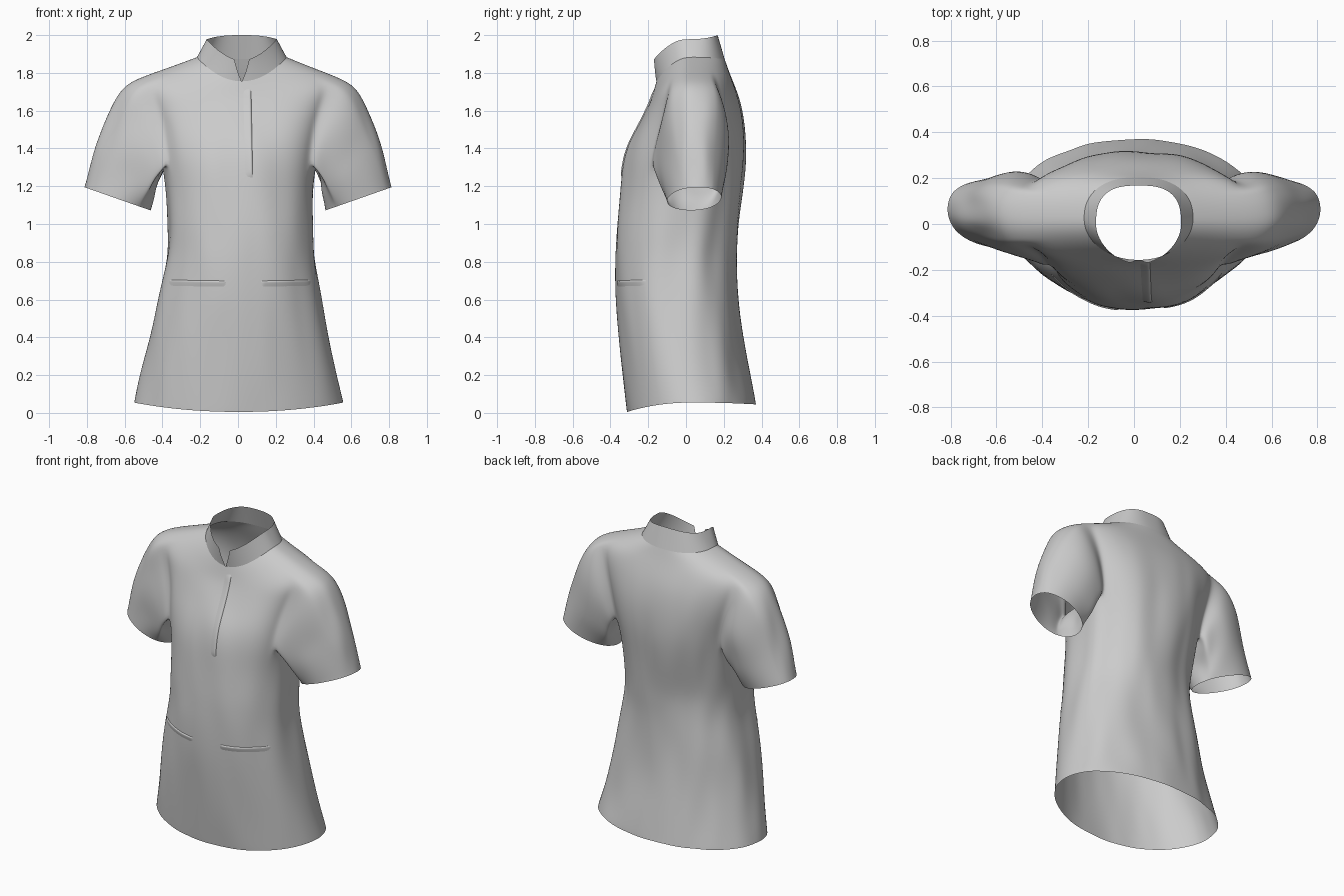
import bpy, bmesh, math
from mathutils import Vector, noise
from mathutils.bvhtree import BVHTree

if "Cube" in bpy.data.objects:
    bpy.data.objects.remove(bpy.data.objects["Cube"])

N = 48          # points round the body
HALF = 4        # half-width of an armhole, in ring points

# Body rings: z front, z side, half width, y front, y back
RINGS = [
    (.005, .055, .557, -.312, .37),
    (.03, .08, .552, -.315, .365),
    (.2, .22, .518, -.332, .335),
    (.42, .42, .47, -.355, .298),
    (.62, .62, .432, -.37, .275),
    (.8, .8, .395, -.376, .265),
    (.9, .91, .386, -.374, .265),
    (1, 1.01, .386, -.368, .27),
    (1.17, 1.18, .392, -.347, .295),
    (1.31, 1.32, .415, -.333, .312),
    (1.42, 1.43, .435, -.303, .316),
    (1.51, 1.55, .465, -.258, .31),
    (1.59, 1.67, .507, -.218, .287),
    (1.655, 1.77, .542, -.187, .247),
    (1.7, 1.825, .388, -.172, .225),
    (1.755, 1.883, .238, -.157, .205),
]
ARM0, ARM1 = 9, 13      # armhole spans these rings


def full_ring(r):
    """Add back height, centre shift, fold depth and squareness front/back."""
    zf, zs, w, yf, yb = r
    hem = max(0, 1 - zs / .7)
    neck = min(1, max(0, (zs - 1.75) / .13))
    cx = .004 + .016 * max(neck, math.exp(-((zs - .95) / .25) ** 2))
    fold = .024 * min(1, .35 + zs * 3) * min(1, max(0, (1.79 - zs) / .25))
    return (zf, zs, zs - .01, w, yf, yb, cx, fold, .9 + .08 * neck + .05 * hem, .86 + .12 * hem)


def sp(v, p):
    return math.copysign(abs(v) ** p, v)


def ring_point(r, a):
    zf, zs, zb, w, yf, yb, cx, fold, pf, pb = r
    c, s = math.cos(a), math.sin(a)
    ze, pw = (zf, pf) if s < 0 else (zb, pb)
    p = Vector((cx + w * sp(c, pw), (yf + yb) / 2 + (yb - yf) / 2 * sp(s, pw),
                zs * c * c + ze * s * s))
    # soft, mostly vertical folds, deeper at the back
    n = noise.noise(Vector((p.x * 8 + p.z, p.y * 8, p.z * 2.5)))
    return p + Vector((c, s, 0)) * fold * n * (1 if s > 0 else .6)


def make_object(name, bm, levels=2):
    bmesh.ops.recalc_face_normals(bm, faces=bm.faces)
    me = bpy.data.meshes.new(name)
    bm.to_mesh(me)
    bm.free()
    for f in me.polygons:
        f.use_smooth = True
    ob = bpy.data.objects.new(name, me)
    bpy.context.collection.objects.link(ob)
    m = ob.modifiers.new("smooth", 'SUBSURF')
    m.levels = m.render_levels = levels
    return ob


def bridge(bm, a, b, closed=False):
    n = len(a)
    for i in range(n if closed else n - 1):
        j = (i + 1) % n
        bm.faces.new((a[i], a[j], b[j], b[i]))


# Torso with open armholes
bm = bmesh.new()
rings = [full_ring(r) for r in RINGS]
rows = [[bm.verts.new(ring_point(r, 2 * math.pi * i / N)) for i in range(N)] for r in rings]
holes = {(c + o) % N for c in (0, N // 2) for o in range(-HALF, HALF)}
for k in range(len(rows) - 1):
    for i in range(N):
        if ARM0 <= k < ARM1 and i in holes:
            continue
        j = (i + 1) % N
        bm.faces.new((rows[k][i], rows[k][j], rows[k + 1][j], rows[k + 1][i]))

# Sleeves grown from each armhole loop to the cuff
for side in (1, -1):
    def col(i):
        return i % N if side == 1 else (N // 2 - i) % N
    loop = [rows[ARM0][col(i)] for i in range(-HALF, HALF)]
    loop += [rows[k][col(HALF)] for k in range(ARM0, ARM1)]
    loop += [rows[ARM1][col(i)] for i in range(HALF, -HALF, -1)]
    loop += [rows[k][col(-HALF)] for k in range(ARM1, ARM0, -1)]
    prev = loop
    for t in (.1, .22, .36, .52, .68, .84, .97, 1):
        cur = []
        for v in loop:
            p = Vector((v.co.x * side, v.co.y, v.co.z))
            a = math.atan2((p.y - .03) / .16, (p.z - 1.54) / .22)
            ca, sa = math.cos(a), math.sin(a)
            cuff = Vector((.637 + .177 * ca, .045 + .148 * sa + .02 * ca, 1.133 + .062 * ca))
            q = p.lerp(cuff, t)
            # rounded shoulder cap and fullness, more at the back
            b = math.sin(math.pi * t ** .55)
            q.x += .055 * b * (.5 + .5 * ca)
            q.z += .02 * b * max(ca, 0)
            q.y += b * sa * (.045 if sa > 0 else .022)
            # folds running down the sleeve
            n = noise.noise(Vector((sa * 2.2, t * 2 + ca * 2.2, 3 + side)))
            q += Vector((ca, sa, 0)) * .03 * n * math.sin(math.pi * t ** .8)
            cur.append(bm.verts.new((q.x * side, q.y, q.z)))
        bridge(bm, prev, cur, True)
        prev = cur
body = make_object("tunic_body_and_sleeves", bm)

# Stand collar, opening into a V at the front
TOP = (1.866, 1.978, 2.0, .186, -.175, .168, .02, 0, 1.1, .72)
bm = bmesh.new()
prev = None
for t in (0, .08, .35, .65, .92, 1):
    r = [a + (b - a) * t for a, b in zip(rings[-1], TOP)]
    gap = math.radians(14) * t
    start, span = -math.pi / 2 + gap, 2 * math.pi - 2 * gap
    cur = [bm.verts.new(ring_point(r, start + span * i / N)) for i in range(N + 1)]
    if prev:
        bridge(bm, prev, cur)
    prev = cur
make_object("stand_collar", bm)

# Shallow flaps laid on the front: one edge stands proud, the other blends in
bpy.context.view_layer.update()
tree = BVHTree.FromObject(body, bpy.context.evaluated_depsgraph_get())


def front_flap(name, p0, p1, width, lift, steps=20):
    p0, p1 = Vector((p0[0], 0, p0[1])), Vector((p1[0], 0, p1[1]))
    d = (p1 - p0).normalized()
    across = Vector((-d.z, 0, d.x)) * width / 2
    bm = bmesh.new()
    prev = None
    for k in range(steps + 1):
        c = p0.lerp(p1, k / steps)
        cur = []
        for v, up in ((-1, -.002), (-.2, lift * .4), (.5, lift), (.8, lift), (1, -.002)):
            q = c + across * v
            hit = tree.ray_cast(Vector((q.x, -2, q.z)), Vector((0, 1, 0)))[0]
            off = -.002 if k in (0, steps) else up
            cur.append(bm.verts.new(hit + Vector((0, -off, 0))))
        if prev:
            bridge(bm, prev, cur)
        prev = cur
    return make_object(name, bm, 1)


front_flap("front_placket", (.045, 1.72), (.055, 1.24), .05, .007)
front_flap("pocket_welt_left", (.12, .68), (.39, .685), .04, .006)
front_flap("pocket_welt_right", (-.37, .685), (-.06, .68), .04, .006)
